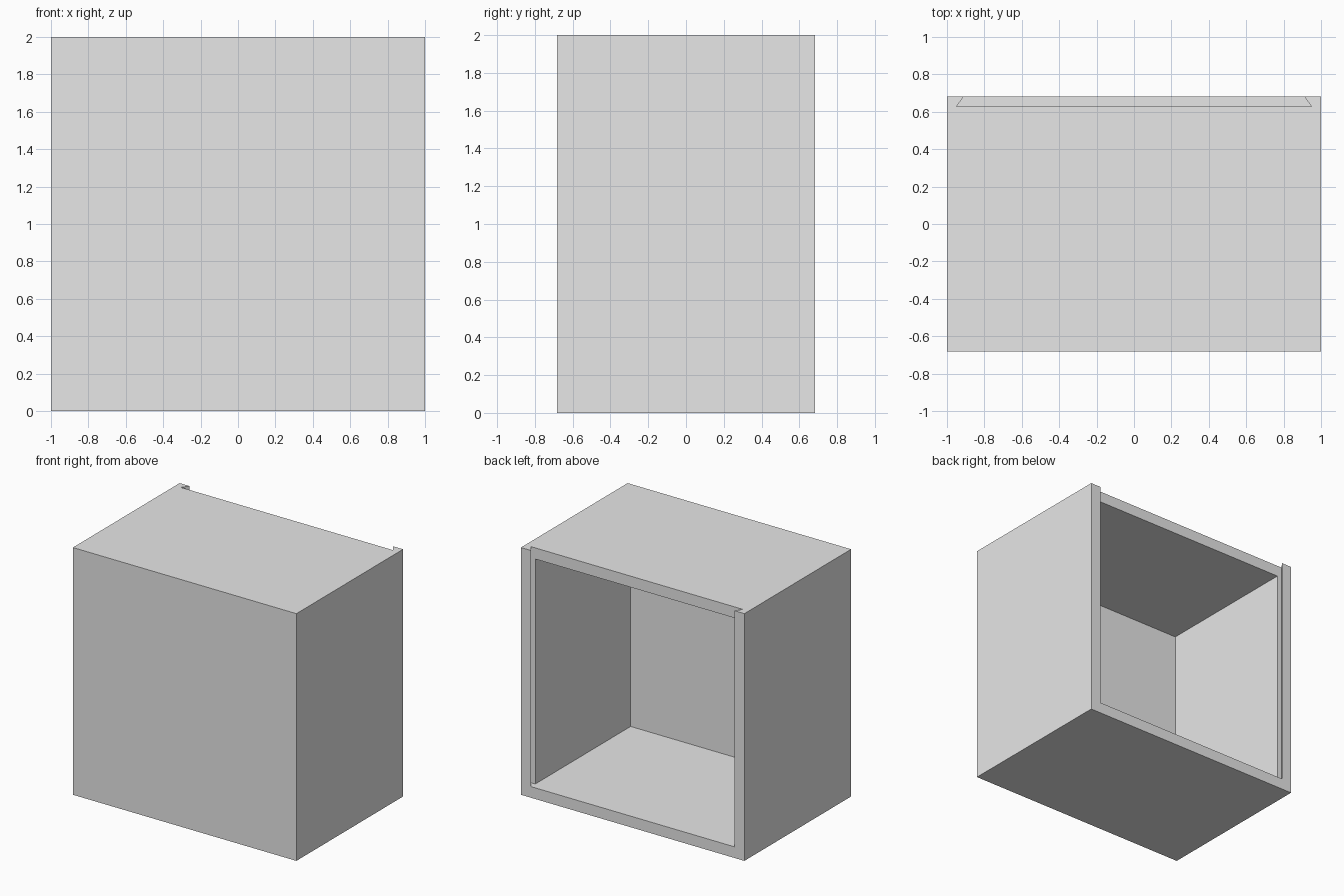
import bpy
import bmesh

if "Cube" in bpy.data.objects:
    bpy.data.objects.remove(bpy.data.objects["Cube"], do_unlink=True)

W, D, H = 1.0, 0.682, 2.0      # half width, half depth, height
T = 0.09                       # wall thickness
G, UNDERCUT = 0.055, 0.04      # groove depth and dovetail undercut

grey = bpy.data.materials.new("light_grey")
grey.use_nodes = True
grey.diffuse_color = (0.8, 0.8, 0.8, 1)
grey.node_tree.nodes["Principled BSDF"].inputs["Base Color"].default_value = (0.8, 0.8, 0.8, 1)


def prism(name, outline, z0, z1):
    """Extrude a flat xy outline from z0 up to z1."""
    bm = bmesh.new()
    face = bm.faces.new([bm.verts.new((x, y, z0)) for x, y in outline])
    top = bmesh.ops.extrude_face_region(bm, geom=[face])["geom"]
    verts = [v for v in top if isinstance(v, bmesh.types.BMVert)]
    bmesh.ops.translate(bm, verts=verts, vec=(0, 0, z1 - z0))
    bmesh.ops.recalc_face_normals(bm, faces=bm.faces)
    mesh = bpy.data.meshes.new(name)
    bm.to_mesh(mesh)
    bm.free()
    mesh.materials.append(grey)
    obj = bpy.data.objects.new(name, mesh)
    bpy.context.collection.objects.link(obj)
    return obj


def rect(x, y0, y1):
    return [(-x, y0), (x, y0), (x, y1), (-x, y1)]


# Solid block of the box
box = prism("box_body", rect(W, -D, D), 0, H)

# Cavity open at the back, and a dovetail lid slot open at the top
inner = W - T
slope = UNDERCUT / G
over = 0.02                    # cutters reach past the back surface
cavity = prism("cavity_cutter", rect(inner, -D + T, D - G / 2), T, H - T)
wide, narrow = inner + UNDERCUT, inner - slope * over
slot = prism("lid_slot_cutter",
             [(-wide, D - G), (wide, D - G), (narrow, D + over), (-narrow, D + over)],
             T, H + 0.1)

# Cut and apply, then drop the cutters
for cutter in (cavity, slot):
    mod = box.modifiers.new(cutter.name, "BOOLEAN")
    mod.operation = "DIFFERENCE"
    mod.solver = "EXACT"
    mod.object = cutter
    cutter.hide_render = True

bpy.context.view_layer.update()
graph = bpy.context.evaluated_depsgraph_get()
cut_mesh = bpy.data.meshes.new_from_object(box.evaluated_get(graph))
box.modifiers.clear()
box.data = cut_mesh
for cutter in (cavity, slot):
    bpy.data.objects.remove(cutter, do_unlink=True)
